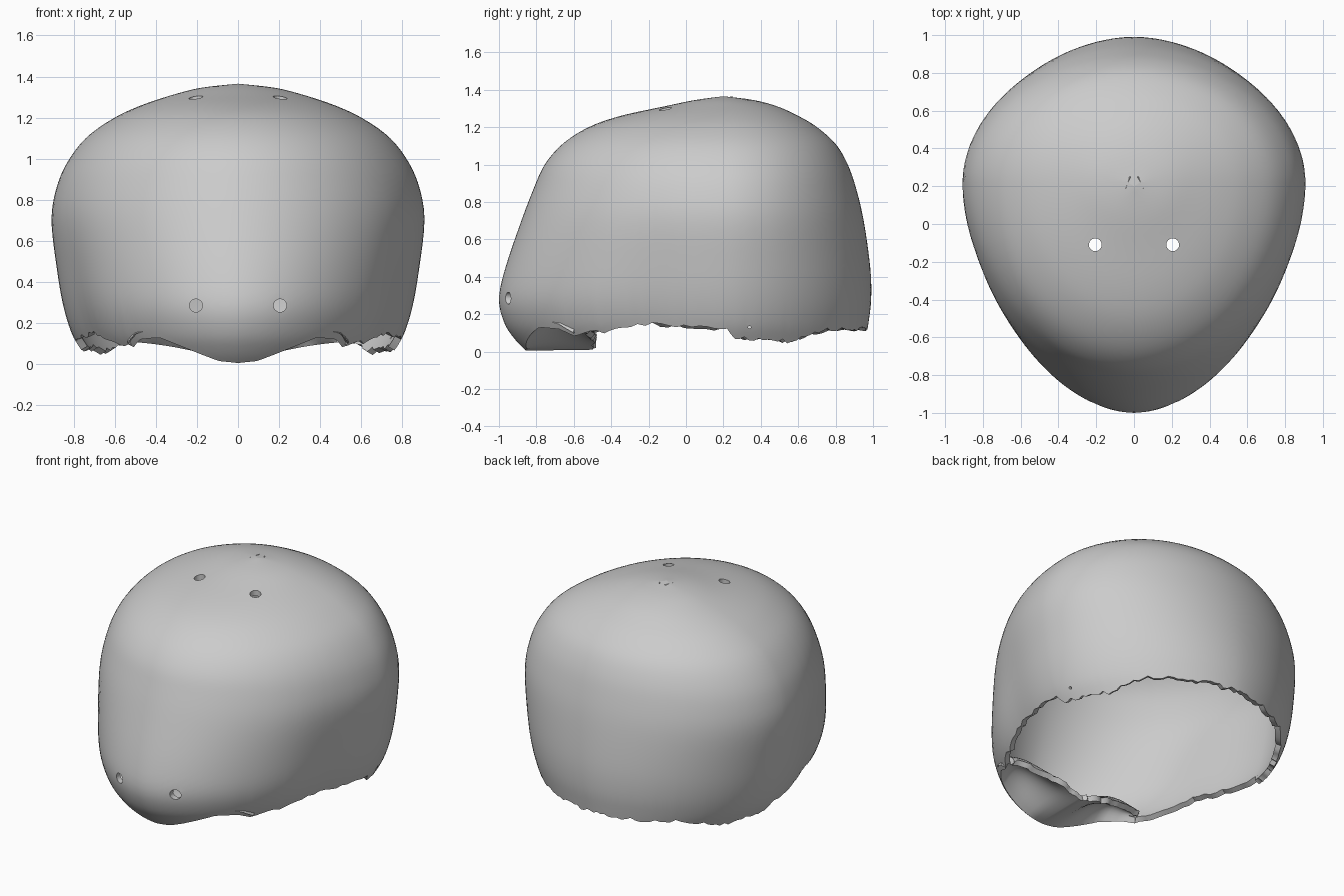
import bpy, bmesh, math, random
from mathutils import Vector

random.seed(4)
if "Cube" in bpy.data.objects:
    bpy.data.objects.remove(bpy.data.objects["Cube"])

COLS, ROWS, ROOF_ROWS = 168, 44, 12
ROOF_END = 0.24          # share of the half turn covered by the eye socket roof
THICK = 0.035

# Horizontal sections: height, half width, front y, back y
SECTIONS = [
    (0.0, 0.72, -0.85, 0.95), (0.06, 0.76, -0.91, 0.96),
    (0.15, 0.81, -0.97, 0.975), (0.28, 0.85, -1.0, 0.99),
    (0.45, 0.88, -0.965, 0.985), (0.7, 0.908, -0.88, 0.95),
    (0.87, 0.88, -0.815, 0.91), (1.0, 0.82, -0.755, 0.865),
    (1.11, 0.73, -0.66, 0.80), (1.2, 0.60, -0.52, 0.70),
    (1.26, 0.47, -0.35, 0.60), (1.31, 0.32, -0.12, 0.49),
    (1.345, 0.18, 0.05, 0.36), (1.365, 0.0, 0.2, 0.2)]

# Broken lower rim: share of the half turn from the front, height
RIM = [(0, 0.005), (0.05, 0.015), (0.09, 0.05), (0.17, 0.13), (0.215, 0.12),
       (0.24, 0.08), (0.27, 0.10), (0.31, 0.11), (0.36, 0.15), (0.435, 0.13),
       (0.5, 0.12), (0.52, 0.075), (0.6, 0.065), (0.66, 0.05), (0.7, 0.085),
       (0.77, 0.12), (1, 0.12)]


def section(t):
    """Smooth interpolation through the sections."""
    i = min(int(t), len(SECTIONS) - 2)
    u = t - i
    get = lambda k: SECTIONS[max(0, min(len(SECTIONS) - 1, k))]
    return [0.5 * (2 * b + (c - a) * u + (2 * a - 5 * b + 4 * c - d) * u * u
                   + (3 * b - a - 3 * c + d) * u ** 3)
            for a, b, c, d in zip(get(i - 1), get(i), get(i + 1), get(i + 2))]


def rim_height(s):
    for (s0, z0), (s1, z1) in zip(RIM, RIM[1:]):
        if s <= s1:
            return z0 + (z1 - z0) * (s - s0) / (s1 - s0)
    return RIM[-1][1]


def level_at(z):
    lo, hi = 0.0, len(SECTIONS) - 1.0
    for _ in range(30):
        mid = (lo + hi) / 2
        lo, hi = (mid, hi) if section(mid)[0] < z else (lo, mid)
    return lo


def shell_point(t, a):
    z, w, front, back = section(t)
    mid = 0.22
    e = 2 / (1.82 + 0.2 * z / 1.365)
    c, s = math.cos(a), math.sin(a)
    reach = mid - front if c > 0 else back - mid
    x = math.copysign(abs(s) ** e, s) * w
    y = mid - math.copysign(abs(c) ** e, c) * reach
    pinch = math.exp(-((y + 0.22) / 0.22) ** 2) * max(0, 1 - z)   # temples
    return Vector((x * (1 - 0.04 * pinch), y, z))


def roof_point(rim, v):
    """Socket roof, running back from the brow with a dome over each eye."""
    side = min(1, abs(rim.x) / 0.62)
    end = Vector((rim.x * 0.97, -0.49 - 0.11 * side ** 2,
                  0.01 + 0.1 * math.sin(side * math.pi / 2)))
    p = rim.lerp(end, v)
    p.z += 0.09 * math.sin(math.pi * v) * math.sin(math.pi * side) ** 2
    return p


# Cranium shell with the socket roof folded in at the front
bm = bmesh.new()
columns = []
for i in range(COLS):
    a = 2 * math.pi * i / COLS
    s = min(a, 2 * math.pi - a) / math.pi
    jag = 0 if s < ROOF_END else random.uniform(-0.012, 0.012)
    t0, top = level_at(rim_height(s) + jag), len(SECTIONS) - 1
    col = [bm.verts.new(shell_point(t0 + (top - t0) * r / ROWS, a))
           for r in range(ROWS)]
    roof = []
    if s < ROOF_END:
        roof = [bm.verts.new(roof_point(col[0].co, k / ROOF_ROWS))
                for k in range(ROOF_ROWS, 0, -1)]
        for vert in roof[:1]:
            vert.co.y += random.uniform(-0.012, 0.012)
    columns.append((roof, col))

apex = bm.verts.new(shell_point(len(SECTIONS) - 1, 0))
for (roof_a, col_a), (roof_b, col_b) in zip(columns, columns[1:] + columns[:1]):
    left, right = col_a, col_b
    if roof_a and roof_b:
        left, right = roof_a + col_a, roof_b + col_b
    for r in range(len(left) - 1):
        bm.faces.new((left[r], right[r], right[r + 1], left[r + 1]))
    bm.faces.new((col_a[-1], col_b[-1], apex))

mesh = bpy.data.meshes.new("skull_cap")
bm.to_mesh(mesh)
bm.free()
skull = bpy.data.objects.new("skull_cap", mesh)
bpy.context.collection.objects.link(skull)

bone = bpy.data.materials.new("bone_grey")
bone.use_nodes = True
grey = (0.6, 0.6, 0.6, 1)
bone.diffuse_color = grey
bone.node_tree.nodes["Principled BSDF"].inputs["Base Color"].default_value = grey
mesh.materials.append(bone)

solid = skull.modifiers.new("thickness", "SOLIDIFY")
solid.thickness = THICK
solid.offset = -1


# Drilled holes
def drill(location, radius, rotation=(0, 0, 0)):
    bpy.ops.mesh.primitive_cylinder_add(vertices=16, radius=radius, depth=0.25,
                                        location=location, rotation=rotation)
    cutter = bpy.context.object
    cutter.name = "drill_cutter"
    cutter.hide_render = True
    cutter.data.materials.append(bone)
    cut = skull.modifiers.new("hole", "BOOLEAN")
    cut.operation, cut.solver, cut.object = "DIFFERENCE", "EXACT", cutter
    return cutter


quarter = math.pi / 2
cutters = [drill((0.84, 0.34, 0.13), 0.008, (0, quarter, 0))]
for side in (-1, 1):
    cutters.append(drill((side * 0.205, -0.11, 1.3), 0.034))
    cutters.append(drill((side * 0.205, -0.96, 0.285), 0.032, (quarter, 0, 0)))

bpy.ops.object.select_all(action="DESELECT")
skull.select_set(True)
bpy.context.view_layer.objects.active = skull
for mod in list(skull.modifiers):
    bpy.ops.object.modifier_apply(modifier=mod.name)
for cutter in cutters:
    bpy.data.objects.remove(cutter)
bpy.ops.object.shade_smooth_by_angle(angle=math.radians(40))
